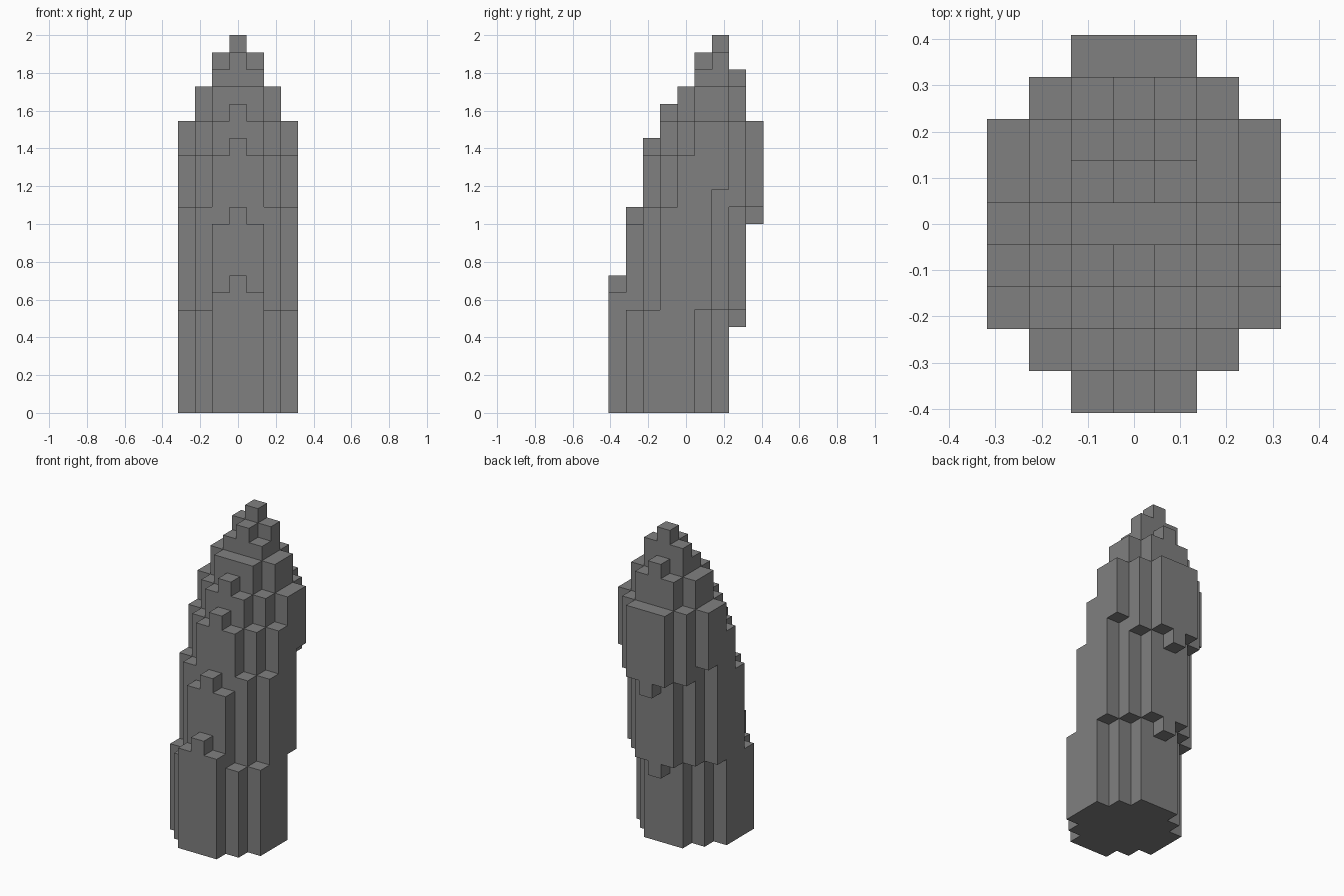
import bpy
import bmesh
from mathutils import Vector

old = bpy.data.objects.get("Cube")
if old:
    bpy.data.objects.remove(old, do_unlink=True)

UNIT = 2 / 22  # block size

# Tops of the block columns, row by row from front to back,
# each row running from the middle outwards (mirrored left and right)
TOPS = [
    (8, 7),
    (12, 11, 6),
    (16, 15, 12, 6),
    (18, 17, 15, 12),
    (19, 19, 17, 15),
    (21, 20, 19, 17),
    (22, 21, 19, 17),
    (20, 19, 17),
    (17, 17),
]
# Undersides of the columns that overhang at the back: (row, offset) -> bottom
OVERHANGS = {(5, 3): 6, (6, 2): 6, (6, 3): 13,
             (7, 0): 5, (7, 1): 6, (7, 2): 12,
             (8, 0): 11, (8, 1): 12}


def filled_blocks():
    blocks = set()
    for row, tops in enumerate(TOPS):
        for offset, top in enumerate(tops):
            for z in range(OVERHANGS.get((row, offset), 0), top):
                blocks.add((offset, row - 4, z))
                blocks.add((-offset, row - 4, z))
    return blocks


def block_mesh(name, blocks):
    """Skin the blocks with outward faces only, then merge flat areas."""
    bm = bmesh.new()
    axes = [Vector((1, 0, 0)), Vector((0, 1, 0)), Vector((0, 0, 1))]
    for block in sorted(blocks):
        centre = Vector(block) + Vector((0, 0, 0.5))
        for i, axis in enumerate(axes):
            for n in (axis, -axis):
                if tuple(int(c) for c in Vector(block) + n) in blocks:
                    continue
                t = axes[(i + 1) % 3]
                s = n.cross(t)
                corners = (t + s, s - t, -t - s, t - s)
                bm.faces.new([bm.verts.new((centre + (n + c) / 2) * UNIT)
                              for c in corners])
    bmesh.ops.remove_doubles(bm, verts=bm.verts[:], dist=UNIT / 100)
    bmesh.ops.dissolve_limit(bm, angle_limit=0.01,
                             verts=bm.verts[:], edges=bm.edges[:])
    mesh = bpy.data.meshes.new(name)
    bm.to_mesh(mesh)
    bm.free()
    return mesh


# Stone material
stone = bpy.data.materials.new("stone grey")
stone.use_nodes = True
colour = (0.216, 0.216, 0.216, 1)
stone.diffuse_color = colour
stone.node_tree.nodes["Principled BSDF"].inputs["Base Color"].default_value = colour

# Leaning stepped spire
mesh = block_mesh("leaning_spire", filled_blocks())
mesh.materials.append(stone)
spire = bpy.data.objects.new("leaning_spire", mesh)
bpy.context.collection.objects.link(spire)
